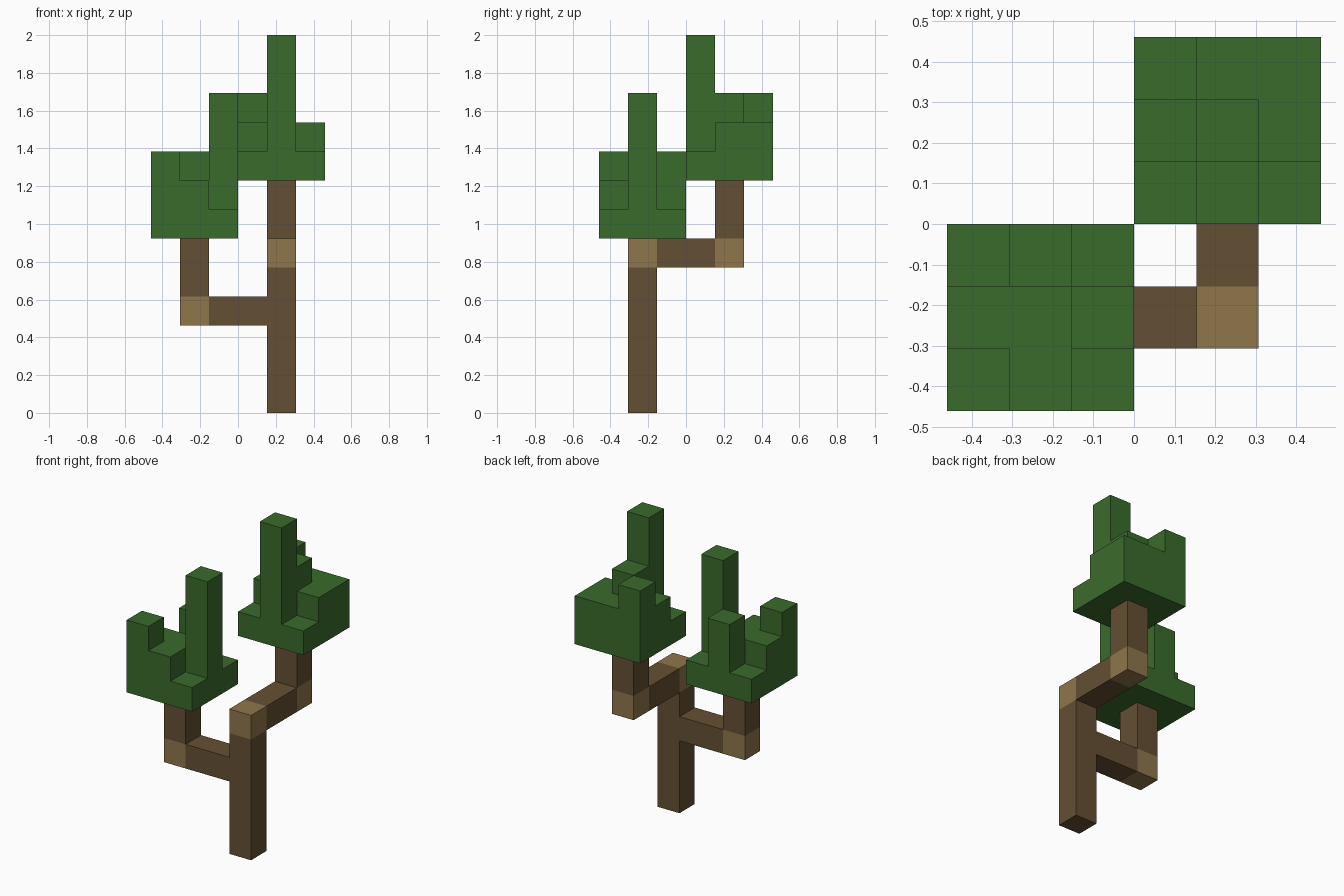
import bpy, bmesh, math
from mathutils import Vector

cube = bpy.data.objects.get("Cube")
if cube:
    bpy.data.objects.remove(cube)

U = 2 / 13  # edge of one block


def material(name, rgb):
    m = bpy.data.materials.new(name)
    m.use_nodes = True
    m.diffuse_color = (*rgb, 1)
    m.node_tree.nodes["Principled BSDF"].inputs["Base Color"].default_value = (*rgb, 1)
    return m


leaf = material("leaf green", (0.042, 0.147, 0.025))
bark = material("bark brown", (0.130, 0.080, 0.033))
light_bark = material("light bark", (0.275, 0.181, 0.070))


def add_object(name, bm, mat):
    bmesh.ops.recalc_face_normals(bm, faces=bm.faces)
    mesh = bpy.data.meshes.new(name)
    bm.to_mesh(mesh)
    bm.free()
    mesh.materials.append(mat)
    bpy.context.collection.objects.link(bpy.data.objects.new(name, mesh))


def box(name, low, high, mat):
    """Box between two block-grid corners."""
    low, high = Vector(low) * U, Vector(high) * U
    bm = bmesh.new()
    bmesh.ops.create_cube(bm, size=1)
    for v in bm.verts:
        v.co = (low + high) / 2 + v.co * (high - low)
    add_object(name, bm, mat)


def canopy(name, corner, rows):
    """Stepped foliage: outer skin of block columns, rows run front to back."""
    cells = {(x, y, z) for y, row in enumerate(rows)
             for x, height in enumerate(row) for z in range(height)}
    bm = bmesh.new()
    for cell in cells:
        for axis in range(3):
            for side in (0, 1):
                near = list(cell)
                near[axis] += 2 * side - 1
                if tuple(near) in cells:
                    continue
                quad = []
                for a, b in ((0, 0), (1, 0), (1, 1), (0, 1)):
                    p = Vector(cell) + Vector(corner)
                    p[axis] += side
                    p[(axis + 1) % 3] += a
                    p[(axis + 2) % 3] += b
                    quad.append(bm.verts.new(p * U))
                if not side:
                    quad.reverse()
                bm.faces.new(quad)
    bmesh.ops.remove_doubles(bm, verts=bm.verts, dist=U / 100)
    bmesh.ops.dissolve_limit(bm, angle_limit=math.radians(1),
                             verts=bm.verts, edges=bm.edges)
    add_object(name, bm, leaf)


# Trunk and lower branch
box("trunk", (1, -2, 0), (2, -1, 5), bark)
box("lower_branch", (-1, -2, 3), (1, -1, 4), bark)
box("lower_branch_joint", (-2, -2, 3), (-1, -1, 4), light_bark)
box("lower_branch_upright", (-2, -2, 4), (-1, -1, 6), bark)

# Upper branch
box("trunk_top_joint", (1, -2, 5), (2, -1, 6), light_bark)
box("upper_branch", (1, -1, 5), (2, 1, 6), bark)
box("upper_branch_joint", (1, 1, 5), (2, 2, 6), light_bark)
box("upper_branch_upright", (1, 1, 6), (2, 2, 8), bark)

# Foliage
canopy("lower_canopy", (-3, -3, 6), [(3, 2, 1), (2, 2, 5), (1, 3, 1)])
canopy("upper_canopy", (0, 0, 8), [(1, 5, 1), (2, 3, 2), (3, 2, 2)])
